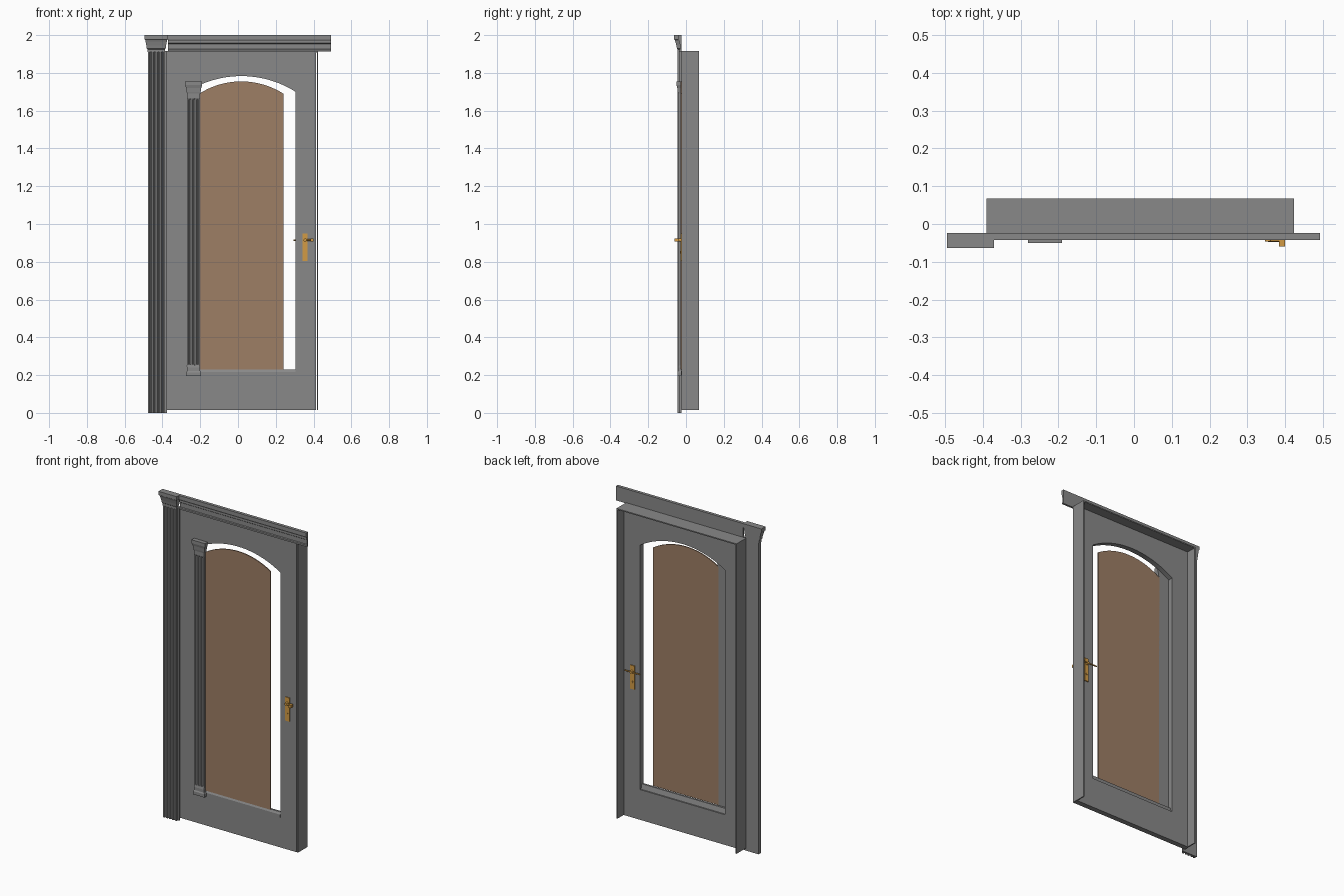
import bpy, bmesh, math
from mathutils import Vector

cube = bpy.data.objects.get("Cube")
if cube:
    bpy.data.objects.remove(cube)


def material(name, rgb):
    m = bpy.data.materials.new(name)
    m.use_nodes = True
    m.diffuse_color = (*rgb, 1)
    m.node_tree.nodes["Principled BSDF"].inputs["Base Color"].default_value = (*rgb, 1)
    return m


GREY = material("grey paint", (0.25, 0.25, 0.25))
BROWN = material("brown glass", (0.34, 0.21, 0.13))
BRASS = material("brass", (0.65, 0.33, 0.06))


def finish(name, bm, mat):
    bmesh.ops.recalc_face_normals(bm, faces=bm.faces)
    mesh = bpy.data.meshes.new(name)
    bm.to_mesh(mesh)
    bm.free()
    mesh.materials.append(mat)
    ob = bpy.data.objects.new(name, mesh)
    bpy.context.collection.objects.link(ob)
    return ob


def prism(name, pts, axis, lo, hi, mat=GREY):
    """Extrude a 2D outline along the given axis; outline uses the other two axes in order."""
    bm = bmesh.new()

    def place(p, d):
        c = list(p)
        c.insert(axis, d)
        return bm.verts.new(c)
    face = bm.faces.new([place(p, lo) for p in pts])
    out = bmesh.ops.extrude_face_region(bm, geom=[face])
    shift = Vector((0, 0, 0))
    shift[axis] = hi - lo
    bmesh.ops.translate(bm, vec=shift, verts=[v for v in out["geom"] if isinstance(v, bmesh.types.BMVert)])
    return finish(name, bm, mat)


def box(name, x, y, z, mat=GREY):
    return prism(name, [(x[0], y[0]), (x[1], y[0]), (x[1], y[1]), (x[0], y[1])], 2, z[0], z[1], mat)


def stack(name, cx, back, sections):
    """Loft rectangles (height, half width, front y) into a moulded block."""
    bm = bmesh.new()
    rings = [[bm.verts.new((cx + sx * w, y, z)) for sx, y in ((-1, f), (1, f), (1, back), (-1, back))]
             for z, w, f in sections]
    for a, b in zip(rings, rings[1:]):
        for i in range(4):
            j = (i + 1) % 4
            bm.faces.new((a[i], a[j], b[j], b[i]))
    bm.faces.new(rings[0])
    bm.faces.new(rings[-1])
    return finish(name, bm, GREY)


def fluted(name, x0, x1, back, front, flutes, z0, z1, depth):
    """Flat shaft with rounded vertical grooves on its front."""
    pts = [(x0, back), (x0, front)]
    pitch = (x1 - x0) / (flutes + 0.4)
    for i in range(flutes):
        start = x0 + pitch * (i + 0.4)
        for k in range(7):
            t = k / 6
            pts.append((start + t * pitch * 0.6, front + depth * math.sin(math.pi * t)))
    pts += [(x1, front), (x1, back)]
    return prism(name, pts, 2, z0, z1)


def arch(x0, x1, spring, rise, n=20):
    """Shallow circular arc from left to right."""
    half, cx = (x1 - x0) / 2, (x0 + x1) / 2
    r = (half * half + rise * rise) / (2 * rise)
    top = spring + rise
    return [(x, top - r + math.sqrt(r * r - (x - cx) ** 2))
            for x in (x0 + (x1 - x0) * i / n for i in range(n + 1))]


FRONT, BACK = -0.024, 0.008
L, R = -0.27, 0.305
BOTTOM, TOP = 0.015, 1.916

# Thin door lining
box("left_jamb", (0.417, 0.424), (FRONT, 0.068), (BOTTOM, TOP))
box("right_jamb", (-0.39, -0.383), (FRONT, 0.068), (BOTTOM, TOP))
box("head_jamb", (-0.383, 0.417), (FRONT, 0.068), (TOP - 0.007, TOP))

# Door leaf
box("right_stile", (-0.383, L), (FRONT, BACK), (BOTTOM, TOP - 0.007))
box("left_stile", (R, 0.414), (FRONT, BACK), (BOTTOM, TOP - 0.007))
box("bottom_rail", (L, R), (FRONT, BACK), (BOTTOM, 0.2))
prism("top_rail", arch(L, R, 1.7, 0.083) + [(R, TOP - 0.007), (L, TOP - 0.007)], 1, FRONT, BACK)
prism("sill_bead", [(-0.027, 0.2), (-0.027, 0.217), (-0.02, 0.23), (-0.008, 0.23), (0, 0.2)], 0, L, R)

# Arched panel
prism("arched_panel", [(0.24, 0.23), (-0.205, 0.23)] + arch(-0.205, 0.24, 1.69, 0.065),
      1, -0.028, -0.022, BROWN)

# Slim inner column
CX = -0.235
fluted("inner_column_shaft", -0.27, -0.2, -0.022, -0.04, 3, 0.25, 1.67, 0.008)
stack("inner_column_base", CX, -0.022,
      [(0.195, 0.039, -0.046), (0.215, 0.039, -0.046), (0.222, 0.035, -0.042),
       (0.24, 0.035, -0.042), (0.255, 0.031, -0.039)])
stack("inner_column_capital", CX, -0.022,
      [(1.66, 0.031, -0.038), (1.668, 0.035, -0.042), (1.69, 0.035, -0.042), (1.7, 0.037, -0.044),
       (1.72, 0.04, -0.046), (1.735, 0.045, -0.05), (1.755, 0.045, -0.05)])

# Outer pilaster
PX = -0.433
fluted("pilaster_shaft", -0.476, -0.386, -0.024, -0.045, 4, 0, 1.915, 0.01)
box("pilaster_edge", (-0.386, -0.376), (-0.034, -0.024), (0, 1.915))
stack("pilaster_capital", PX, -0.024,
      [(1.91, 0.047, -0.045), (1.925, 0.047, -0.045), (1.928, 0.05, -0.048), (1.945, 0.052, -0.051),
       (1.965, 0.056, -0.056), (1.975, 0.058, -0.06), (1.978, 0.062, -0.064), (2.0, 0.062, -0.064)])

# Cornice moulding
prism("cornice", [(-0.024, 1.912), (-0.036, 1.912), (-0.036, 1.922), (-0.032, 1.926), (-0.032, 1.953),
                  (-0.037, 1.957), (-0.037, 1.968), (-0.043, 1.978), (-0.043, 2.0), (-0.024, 2.0)],
      0, -0.371, 0.492)


# Brass handle furniture
def rod(name, a, b, radius):
    a, b = Vector(a), Vector(b)
    bm = bmesh.new()
    bmesh.ops.create_cone(bm, cap_ends=True, segments=12, radius1=radius, radius2=radius, depth=(b - a).length)
    bmesh.ops.rotate(bm, verts=bm.verts, matrix=(b - a).to_track_quat("Z", "Y").to_matrix())
    bmesh.ops.translate(bm, verts=bm.verts, vec=(a + b) / 2)
    return finish(name, bm, BRASS)


HX, HZ = 0.355, 0.915
for side, face, out in (("front", FRONT, -1), ("back", BACK, 1)):
    box(side + "_handle_plate", (HX - 0.014, HX + 0.014), sorted((face, face + out * 0.006)), (0.805, 0.95), BRASS)
    rod(side + "_handle_neck", (HX, face, HZ), (HX, face + out * 0.022, HZ), 0.008)
    rod(side + "_keyhole", (HX, face, 0.85), (HX, face + out * 0.009, 0.85), 0.006)
rod("front_lever", (HX, -0.042, HZ), (0.392, -0.042, HZ), 0.005)
box("front_lever_tip", (0.384, 0.4), (-0.06, -0.036), (HZ - 0.008, HZ + 0.008), BRASS)
rod("back_lever", (0.293, 0.026, HZ), (0.398, 0.026, HZ), 0.004)

# Smooth rounded parts, keep edges crisp
bpy.ops.object.select_all(action="DESELECT")
for ob in bpy.context.collection.objects:
    if ob.type == "MESH" and any(k in ob.name for k in ("lever", "neck", "shaft", "rail")):
        ob.select_set(True)
        bpy.context.view_layer.objects.active = ob
bpy.ops.object.shade_smooth_by_angle(angle=math.radians(35))
